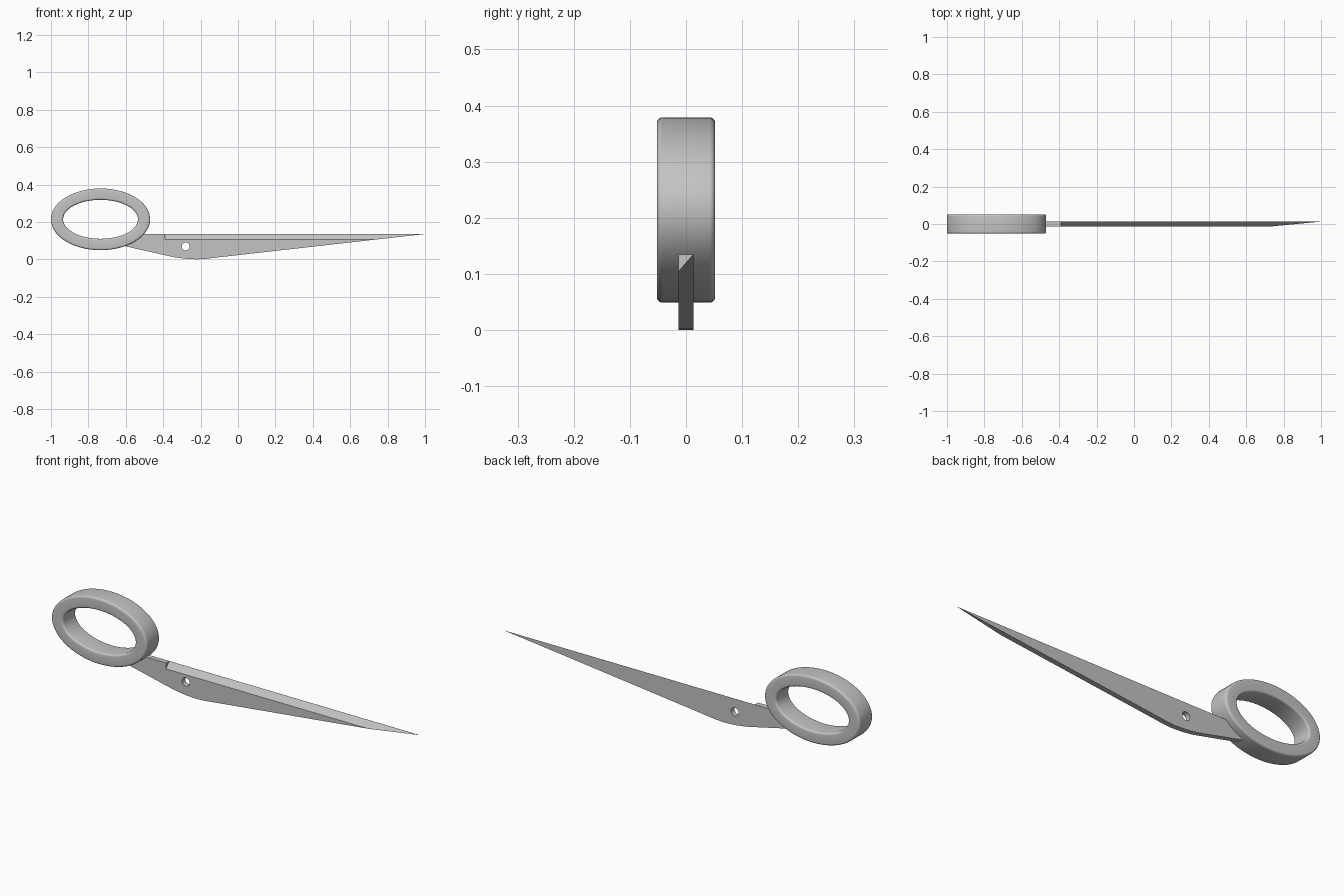
import bpy, bmesh, math

default = bpy.data.objects.get("Cube")
if default:
    bpy.data.objects.remove(default, do_unlink=True)

steel = bpy.data.materials.new("brushed grey steel")
steel.use_nodes = True
GREY = (0.55, 0.55, 0.55, 1)
steel.diffuse_color = GREY
steel.node_tree.nodes["Principled BSDF"].inputs["Base Color"].default_value = GREY


def make_object(name, bm):
    bmesh.ops.recalc_face_normals(bm, faces=bm.faces)
    mesh = bpy.data.meshes.new(name)
    bm.to_mesh(mesh)
    bm.free()
    mesh.materials.append(steel)
    obj = bpy.data.objects.new(name, mesh)
    bpy.context.collection.objects.link(obj)
    return obj


def prism(name, points, offset):
    """Extrude a closed outline of 3D points along an offset vector."""
    bm = bmesh.new()
    face = bm.faces.new([bm.verts.new(p) for p in points])
    result = bmesh.ops.extrude_face_region(bm, geom=[face], use_keep_orig=True)
    moved = [v for v in result["geom"] if isinstance(v, bmesh.types.BMVert)]
    bmesh.ops.translate(bm, verts=moved, vec=offset)
    return make_object(name, bm)


def apply_modifiers(obj):
    bpy.ops.object.select_all(action="DESELECT")
    obj.select_set(True)
    bpy.context.view_layer.objects.active = obj
    for name in [m.name for m in obj.modifiers]:
        bpy.ops.object.modifier_apply(modifier=name)
    bpy.ops.object.shade_smooth_by_angle(angle=math.radians(30))


HALF = 0.013      # half blade thickness
TOP = 0.135       # height of the straight cutting edge

# Blade and shank: flat side profile with a rounded belly
outline = [(-0.55, TOP), (-0.615, 0.073), (-0.39, 0.022), (-0.34, 0.011),
           (-0.28, 0.003), (-0.22, 0), (-0.17, 0.003), (-0.12, 0.009),
           (0.685, 0.1), (1, TOP)]
blade = prism("blade", [(x, -HALF, z) for x, z in outline], (0, 2 * HALF, 0))

# Cutter that grinds the sloped cutting edge on the front side
slope = 0.03 / (2 * HALF)
low, high = -0.03, 0.03
edge = [(y, TOP + (y - HALF + 0.0003) * slope) for y in (low, high)]
section = edge + [(high, 0.3), (low, 0.3)]
grind = prism("edge_cutter", [(-0.39, y, z) for y, z in section], (1.6, 0, 0))

# Cutter for the pivot hole
hole = prism("hole_cutter",
             [(-0.28 + 0.021 * math.cos(a), -0.1, 0.069 + 0.021 * math.sin(a))
              for a in (math.tau * i / 48 for i in range(48))], (0, 0.2, 0))

for cutter in (grind, hole):
    cutter.hide_render = True
    cut = blade.modifiers.new("cut", "BOOLEAN")
    cut.operation = "DIFFERENCE"
    cut.solver = "EXACT"
    cut.object = cutter
apply_modifiers(blade)
for cutter in (grind, hole):
    bpy.data.objects.remove(cutter, do_unlink=True)

# Finger ring: oval band with softly rounded rims
SEGMENTS = 96
DEPTH = 0.052
bm = bmesh.new()
loops = []
for rx, rz, y in ((0.265, 0.165, -DEPTH), (0.265, 0.165, DEPTH),
                  (0.2, 0.104, DEPTH), (0.2, 0.104, -DEPTH)):
    loops.append([bm.verts.new((-0.735 + rx * math.cos(math.tau * i / SEGMENTS), y,
                                0.214 + rz * math.sin(math.tau * i / SEGMENTS)))
                  for i in range(SEGMENTS)])
for k in range(4):
    a, b = loops[k], loops[(k + 1) % 4]
    for i in range(SEGMENTS):
        j = (i + 1) % SEGMENTS
        bm.faces.new((a[i], a[j], b[j], b[i]))
ring = make_object("finger_ring", bm)
rim = ring.modifiers.new("rounded rims", "BEVEL")
rim.width = 0.01
rim.segments = 5
rim.limit_method = "ANGLE"
rim.angle_limit = math.radians(40)
apply_modifiers(ring)
